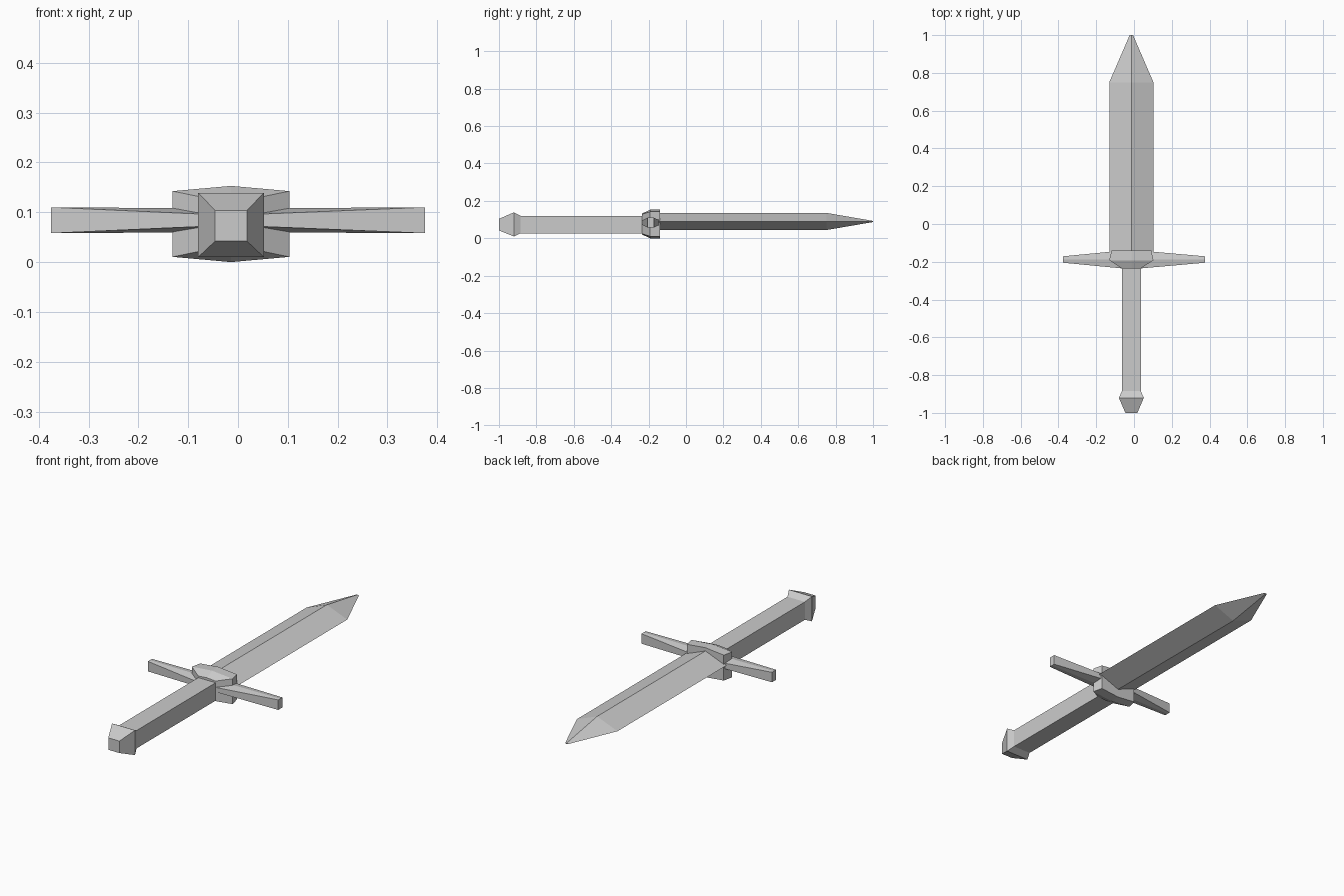
import bpy
import bmesh
from mathutils import Vector

if "Cube" in bpy.data.objects:
    bpy.data.objects.remove(bpy.data.objects["Cube"])

CX = -0.014  # centre line of blade, grip and guard block


def loft(name, rings):
    """Skin a list of equal-length point rings and cap both ends."""
    bm = bmesh.new()
    loops = [[bm.verts.new(Vector(p)) for p in ring] for ring in rings]
    n = len(loops[0])
    for a, b in zip(loops, loops[1:]):
        for i in range(n):
            j = (i + 1) % n
            bm.faces.new((a[i], a[j], b[j], b[i]))
    bm.faces.new(loops[0])
    bm.faces.new(loops[-1])
    bmesh.ops.recalc_face_normals(bm, faces=bm.faces)
    mesh = bpy.data.meshes.new(name)
    bm.to_mesh(mesh)
    bm.free()
    obj = bpy.data.objects.new(name, mesh)
    bpy.context.collection.objects.link(obj)
    return obj


def rect(y, hw, z0, z1):
    return [(CX - hw, y, z0), (CX + hw, y, z0), (CX + hw, y, z1), (CX - hw, y, z1)]


def diamond(y, hw, hz, z=0.09):
    return [(CX - hw, y, z), (CX, y, z - hz), (CX + hw, y, z), (CX, y, z + hz)]


def peaked(y, hw, edge, mid, z=0.0765):
    return [(CX - hw, y, z - edge), (CX, y, z - mid), (CX + hw, y, z - edge),
            (CX + hw, y, z + edge), (CX, y, z + mid), (CX - hw, y, z + edge)]


def arm_ring(x, hy, edge, mid, z=0.084, y=-0.188):
    return [(x, y - hy, z - edge), (x, y, z - mid), (x, y + hy, z - edge),
            (x, y + hy, z + edge), (x, y, z + mid), (x, y - hy, z + edge)]


# Diamond-section blade with tapered point
loft("blade", [diamond(-0.15, 0.117, 0.046), diamond(0.75, 0.117, 0.046),
               diamond(1.0, 0.009, 0.003)])

# Guard block, chamfered towards the grip
loft("guard_block", [peaked(-0.235, 0.05, 0.052, 0.056),
                     peaked(-0.192, 0.117, 0.066, 0.0765),
                     peaked(-0.14, 0.105, 0.066, 0.0765)])

# Guard arms
for side, label in ((-1, "left"), (1, "right")):
    loft("guard_arm_" + label, [arm_ring(CX + side * 0.05, 0.047, 0.012, 0.024),
                                arm_ring(side * 0.375, 0.017, 0.026, 0.026)])

# Grip with flared pommel
loft("grip", [rect(-0.885, 0.05, 0.027, 0.12), rect(-0.23, 0.05, 0.027, 0.12)])
loft("pommel", [rect(-1.0, 0.032, 0.042, 0.104), rect(-0.92, 0.066, 0.01, 0.139),
                rect(-0.885, 0.05, 0.027, 0.12)])
